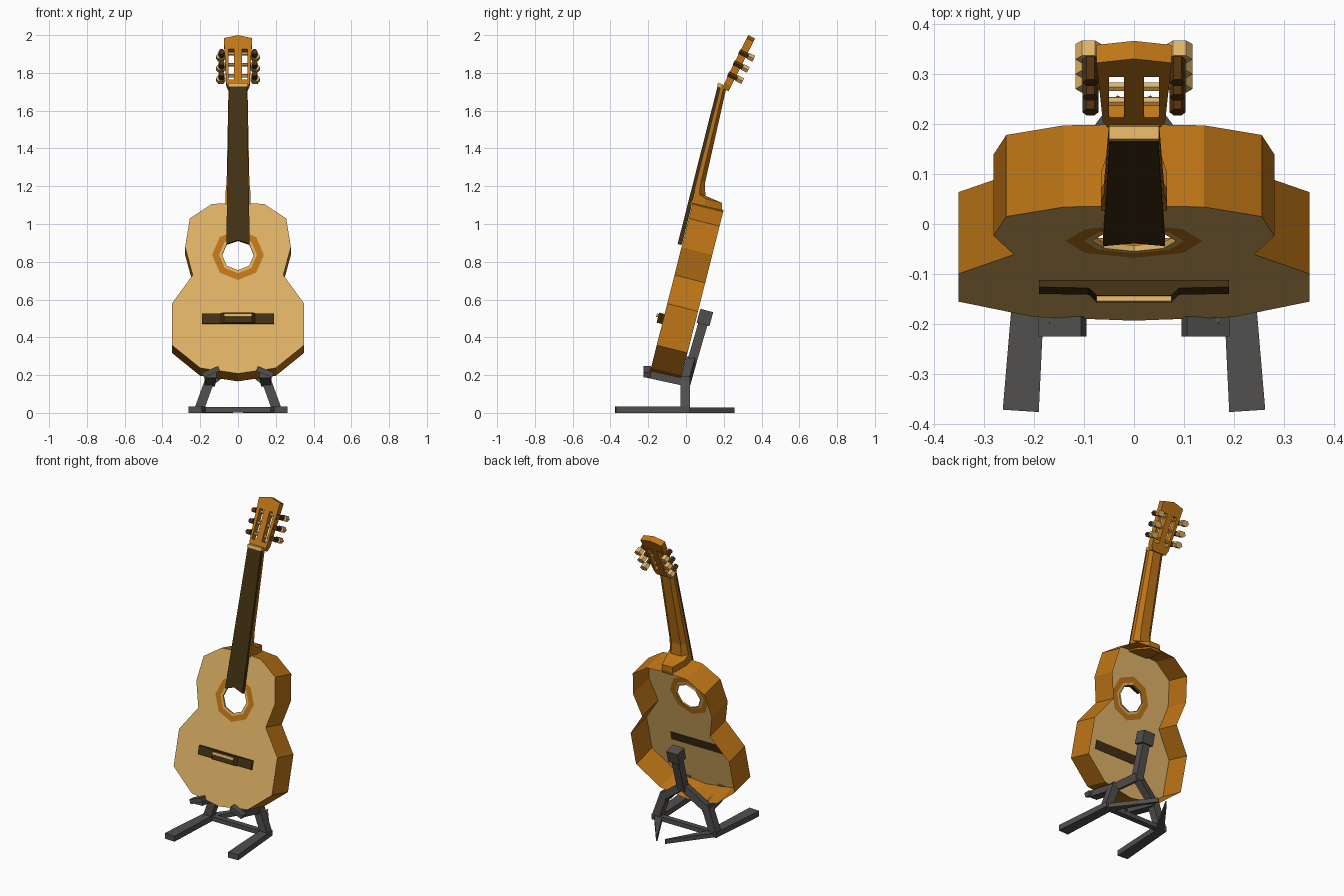
import bpy, bmesh
from math import radians, cos, sin, pi
from mathutils import Matrix, Vector

if "Cube" in bpy.data.objects:
    bpy.data.objects.remove(bpy.data.objects["Cube"], do_unlink=True)


def material(name, rgb):
    m = bpy.data.materials.new(name)
    m.use_nodes = True
    m.diffuse_color = (*rgb, 1)
    m.node_tree.nodes["Principled BSDF"].inputs["Base Color"].default_value = (*rgb, 1)
    return m


SPRUCE = material("pale spruce", (0.74, 0.45, 0.135))
WOOD = material("orange wood", (0.52, 0.18, 0.008))
EBONY = material("dark ebony", (0.053, 0.03, 0.006))
BROWN = material("dark brown", (0.085, 0.03, 0.005))
GREY = material("stand grey", (0.085, 0.08, 0.075))

# Tilted frames: local x across, y up the instrument, z out of its front
BODY = Matrix.Translation((0, -0.2457, 0)) @ Matrix.Rotation(radians(75.8), 4, 'X')
HEAD = Matrix.Translation((0, 0.19, 1.72)) @ Matrix.Rotation(radians(63.5), 4, 'X')


def finish(name, bm, mats, frame=Matrix(), recalc=True):
    if recalc:
        bmesh.ops.recalc_face_normals(bm, faces=bm.faces)
    me = bpy.data.meshes.new(name)
    bm.to_mesh(me)
    bm.free()
    for m in mats:
        me.materials.append(m)
    ob = bpy.data.objects.new(name, me)
    bpy.context.collection.objects.link(ob)
    ob.matrix_world = frame
    return ob


def mirrored(half):
    """Close a right-hand outline by mirroring the points that are off the axis."""
    return half + [(-x, y) for x, y in reversed(half) if x != 0]


def loop(bm, pts, z=0):
    vs = [bm.verts.new((x, y, z)) for x, y in pts]
    es = [bm.edges.new((v, vs[(i + 1) % len(vs)])) for i, v in enumerate(vs)]
    return vs, es


def band(bm, a, b, mat=0):
    for i in range(len(a)):
        j = (i + 1) % len(a)
        bm.faces.new((a[i], a[j], b[j], b[i])).material_index = mat


def fill(bm, edges):
    bmesh.ops.triangle_fill(bm, use_beauty=True, edges=edges, normal=(0, 0, 1))


def prism(name, outline, z0, z1, mat, frame, holes=()):
    bm = bmesh.new()
    edges = []
    for pts in [outline, *holes]:
        edges += loop(bm, pts, z0)[1]
    fill(bm, edges)
    r = bmesh.ops.extrude_face_region(bm, geom=bm.faces[:], use_keep_orig=True)
    top = [g for g in r["geom"] if isinstance(g, bmesh.types.BMVert)]
    bmesh.ops.translate(bm, verts=top, vec=(0, 0, z1 - z0))
    return finish(name, bm, [mat], frame)


def rect(x0, x1, y0, y1):
    return [(x0, y0), (x1, y0), (x1, y1), (x0, y1)]


def ngon(r, n, cx=0, cy=0, sy=1):
    return [(cx + r * cos(2 * pi * i / n), cy + sy * r * sin(2 * pi * i / n)) for i in range(n)]


def bar(name, p, q, w, h, end=1.0):
    """Square bar from p to q; end scales the cross-section's width at q."""
    p, q = Vector(p), Vector(q)
    d = q - p
    bm = bmesh.new()
    bmesh.ops.create_cube(bm, size=1)
    for v in bm.verts:
        k = end if v.co.y > 0 else 1
        v.co = (v.co.x * w * k, v.co.y * d.length, v.co.z * h)
    rot = d.to_track_quat('Y', 'Z').to_matrix().to_4x4()
    return finish(name, bm, [GREY], Matrix.Translation((p + q) / 2) @ rot)


# Body: soundboard with inlaid rosette and open hole, sides, open back
outline = mirrored([(0, 1.15), (0.14, 1.14), (0.255, 1.062), (0.28, 0.905), (0.24, 0.753),
                    (0.35, 0.597), (0.35, 0.37), (0.2, 0.245), (0, 0.215)])
bm = bmesh.new()
rim, rim_edges = loop(bm, outline)
HOLE = 0.863
rings = [loop(bm, ngon(r, 8, 0, HOLE)) for r in (0.137, 0.1, 0.084)]
fill(bm, rim_edges + rings[0][1])
band(bm, rings[0][0], rings[1][0], 1)
band(bm, rings[1][0], rings[2][0], 0)
for f in bm.faces:
    f.normal_update()
    if f.normal.z < 0:
        f.normal_flip()
band(bm, rings[2][0], loop(bm, ngon(0.084, 8, 0, HOLE), -0.012)[0], 0)
band(bm, rim, loop(bm, outline, -0.168)[0], 1)
finish("body", bm, [SPRUCE, WOOD], BODY, recalc=False)

# Bridge and saddle
bridge = [(-0.19, -0.003), (0.19, -0.003), (0.19, 0.013), (0.09, 0.015), (0.075, 0.03),
          (-0.075, 0.03), (-0.09, 0.015), (-0.19, 0.013)]
prism("bridge", bridge, -0.54, -0.485, EBONY, BODY @ Matrix.Rotation(pi / 2, 4, 'X'))
prism("saddle", rect(-0.075, 0.075, 0.515, 0.533), 0.02, 0.04, SPRUCE, BODY)

# Neck with heel: faceted sections of (position, half width, depth)
bm = bmesh.new()
sections = []
for u, w, t in [(1.135, 0.066, 0.163), (1.185, 0.066, 0.15), (1.2, 0.066, 0.055),
                (1.27, 0.06, 0.037), (1.79, 0.05, 0.023)]:
    prof = [(-w, 0.006), (w, 0.006), (w, -0.4 * t), (0.55 * w, -t), (-0.55 * w, -t), (-w, -0.4 * t)]
    sections.append([bm.verts.new((x, u, v)) for x, v in prof])
for a, b in zip(sections, sections[1:]):
    band(bm, a, b)
bm.faces.new(sections[0])
bm.faces.new(sections[-1])
finish("neck", bm, [WOOD], BODY)

# Fretboard and nut
prism("fretboard", mirrored([(0, 0.938), (0.062, 0.916), (0.048, 1.775), (0, 1.775)]),
      0.002, 0.024, EBONY, BODY)
prism("nut", rect(-0.05, 0.05, 1.775, 1.795), 0, 0.026, SPRUCE, BODY)

# Slotted headstock
slots = [rect(0.02, 0.05, 0.05, 0.232), rect(-0.05, -0.02, 0.05, 0.232)]
prism("headstock", mirrored([(0, 0), (0.05, 0), (0.062, 0.03), (0.075, 0.295), (0, 0.313)]),
      -0.04, 0, WOOD, HEAD, slots)

# Tuners: roller in the slot, post beside the head, button behind
for side, label in ((1, "left"), (-1, "right")):
    for i in range(3):
        s = 0.082 + 0.066 * i
        tag = f"{label}_{i + 1}"
        cx = 0.087 * side
        prism("tuner_post_" + tag, ngon(0.016, 6, cx, s), -0.05, 0.004, BROWN, HEAD)
        prism("tuner_button_" + tag, ngon(0.026, 6, cx + 0.004 * side, s, 0.75),
              -0.082, -0.048, SPRUCE, HEAD)
        turn = HEAD @ Matrix.Translation((0.035 * side, s, -0.02)) @ Matrix.Rotation(pi / 2, 4, 'Y')
        prism("roller_" + tag, ngon(0.01, 6), -0.018, 0.018, SPRUCE, turn)

# Stand: feet, uprights, cradle arms and struts on both sides
for k, label in ((1, "left"), (-1, "right")):
    bar("front_foot_" + label, (0.226 * k, -0.373, 0.0175), (0.2 * k, 0.02, 0.0175), 0.072, 0.035, 0.8)
    bar("rear_foot_" + label, (0.2 * k, -0.005, 0.014), (0.03 * k, 0.255, 0.014), 0.05, 0.028, 0.15)
    bar("upright_" + label, (0.205 * k, -0.005, 0.02), (0.145 * k, -0.005, 0.185), 0.05, 0.05)
    bar("strut_" + label, (0.15 * k, -0.002, 0.165), (0, 0.03, 0.28), 0.045, 0.045)
    bar("cradle_arm_" + label, (0.15 * k, 0.015, 0.158), (0.142 * k, -0.2, 0.205), 0.055, 0.04)
    bar("cradle_lip_" + label, (0.185 * k, -0.205, 0.2), (0.1 * k, -0.205, 0.235), 0.04, 0.028)
bar("cross_bar", (-0.2, 0, 0.016), (0.2, 0, 0.016), 0.035, 0.028)
bar("back_post", (0, 0.028, 0.26), (0, 0.098, 0.5), 0.05, 0.05)
bar("back_pad", (0, 0.09, 0.468), (0, 0.11, 0.542), 0.08, 0.07)
